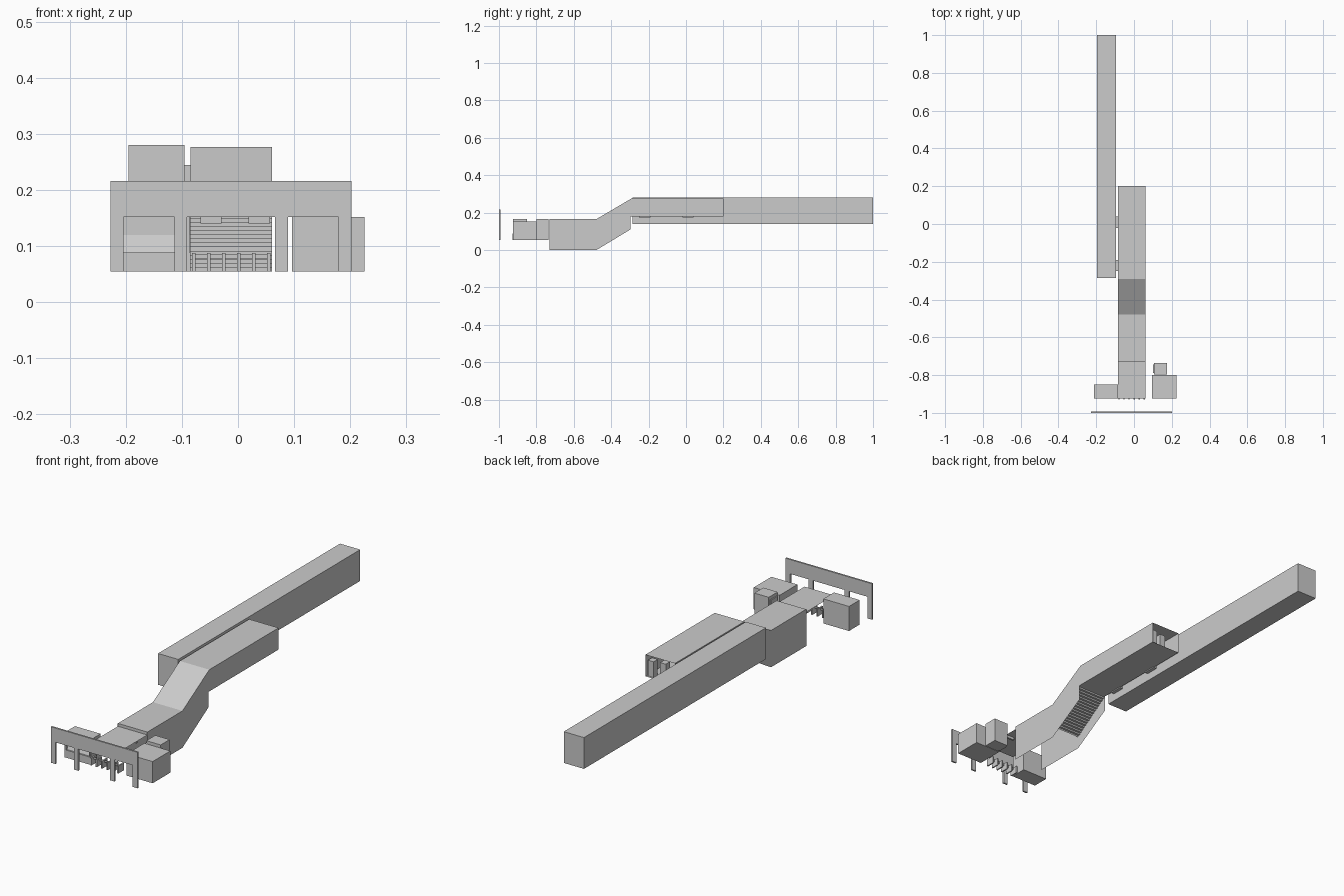
import bpy, bmesh

if "Cube" in bpy.data.objects:
    bpy.data.objects.remove(bpy.data.objects["Cube"])

XL, XR = -0.085, 0.061      # side walls of the passage
FLOOR = 0.055               # street level


def mesh_object(name, verts, faces):
    me = bpy.data.meshes.new(name)
    me.from_pydata(verts, [], faces)
    me.update()
    ob = bpy.data.objects.new(name, me)
    bpy.context.collection.objects.link(ob)
    return ob


def box(name, x0, x1, y0, y1, z0, z1):
    v = [(x, y, z) for x in (x0, x1) for y in (y0, y1) for z in (z0, z1)]
    f = [(0, 1, 3, 2), (4, 6, 7, 5), (0, 4, 5, 1), (2, 3, 7, 6), (0, 2, 6, 4), (1, 5, 7, 3)]
    return mesh_object(name, v, f)


def strip(name, pts, x0, x1):
    """Open sheet: a (y, z) path swept across x."""
    v = [(x, y, z) for y, z in pts for x in (x0, x1)]
    f = [(2 * i, 2 * i + 1, 2 * i + 3, 2 * i + 2) for i in range(len(pts) - 1)]
    return mesh_object(name, v, f)


def prism(name, pts, x0, x1):
    """Closed solid: a (y, z) outline swept across x."""
    n = len(pts)
    v = [(x, y, z) for x in (x0, x1) for y, z in pts]
    f = [tuple(range(n)), tuple(range(2 * n - 1, n - 1, -1))]
    f += [(i, i + n, (i + 1) % n + n, (i + 1) % n) for i in range(n)]
    ob = mesh_object(name, v, f)
    bm = bmesh.new()
    bm.from_mesh(ob.data)
    bmesh.ops.recalc_face_normals(bm, faces=bm.faces)
    bm.to_mesh(ob.data)
    bm.free()
    return ob


# entrance portal: lintel with four legs, one continuous outline
legs = [(-0.227, -0.204), (-0.113, -0.091), (0.066, 0.089), (0.179, 0.202)]
box("portal_lintel", -0.227, 0.202, -1.0, -0.992, 0.152, 0.216)
for i, (a, b) in enumerate(legs):
    box(f"portal_leg_{i}", a, b, -1.0, -0.992, FLOOR, 0.152)

# ticket counter with sloped console front
prism("ticket_counter", [(-0.925, FLOOR), (-0.925, 0.089), (-0.918, 0.089), (-0.905, 0.12),
                         (-0.905, 0.152), (-0.925, 0.152), (-0.925, 0.165),
                         (-0.85, 0.165), (-0.85, FLOOR)], -0.204, XL)
box("counter_end_wall", -0.212, -0.204, -0.925, -0.85, FLOOR, 0.165)
box("counter_side_panel", -0.091, -0.086, -0.925, -0.905, 0.089, 0.152)

# service rooms on the right
box("service_room", 0.096, 0.225, -0.925, -0.80, FLOOR, 0.152)
box("back_room", 0.105, 0.176, -0.798, -0.735, FLOOR, 0.165)
box("back_room_door", 0.100, 0.105, -0.79, -0.745, FLOOR, 0.15)

# hall canopy and passage roof up to the platform
strip("hall_roof", [(-0.925, 0.152), (-0.728, 0.152), (-0.728, 0.165)], XL, XR)
strip("passage_roof", [(-0.728, 0.165), (-0.48, 0.165), (-0.29, 0.277), (0.2, 0.277)], XL, XR)

# thin side walls following the passage
side = [(-0.73, 0.0), (-0.48, 0.0), (-0.297, 0.11), (-0.297, 0.18), (0.2, 0.18),
        (0.2, 0.277), (-0.29, 0.277), (-0.48, 0.165), (-0.73, 0.165)]
for name, x in (("left_wall", XL), ("right_wall", XR)):
    mesh_object(name, [(x, y, z) for y, z in side],
                [(0, 1, 7, 8), (1, 2, 3, 6, 7), (3, 4, 5, 6)])

# staircase sheet and platform floor
steps = 17
run, rise = 0.185 / steps, (0.18 - FLOOR) / steps
path = [(-0.48, FLOOR)]
for i in range(steps):
    path.append((-0.48 + run * i, FLOOR + rise * (i + 1)))
    path.append((-0.48 + run * (i + 1), FLOOR + rise * (i + 1)))
strip("stairs", path, XL, XR)
strip("platform_floor", [(-0.295, 0.18), (0.2, 0.18)], XL, XR)

# ticket gates with flaps
for i in range(6):
    x = -0.079 + i * 0.0267
    box(f"gate_post_{i}", x - 0.003, x + 0.003, -0.928, -0.89, FLOOR, 0.088)
    if i < 5:
        box(f"gate_flap_{i}", x + 0.003, x + 0.0237, -0.912, -0.909, 0.078, 0.086)

# hanging signs
for i, x in enumerate((-0.067, 0.019)):
    box(f"hanging_sign_{i}", x, x + 0.038, -0.80, -0.792, 0.14, 0.152)

# platform kiosks and doorways to the train tunnel
for i, (x, y) in enumerate(((0.028, 0.16), (-0.026, 0.15))):
    box(f"platform_kiosk_{i}", x, x + 0.028, y, y + 0.03, 0.18, 0.25)
for i, y in enumerate((-0.25, -0.02)):
    box(f"tunnel_doorway_{i}", -0.096, -0.08, y, y + 0.06, 0.175, 0.245)

# train tunnel
box("train_tunnel", -0.195, -0.095, -0.287, 1.0, 0.14, 0.28)
